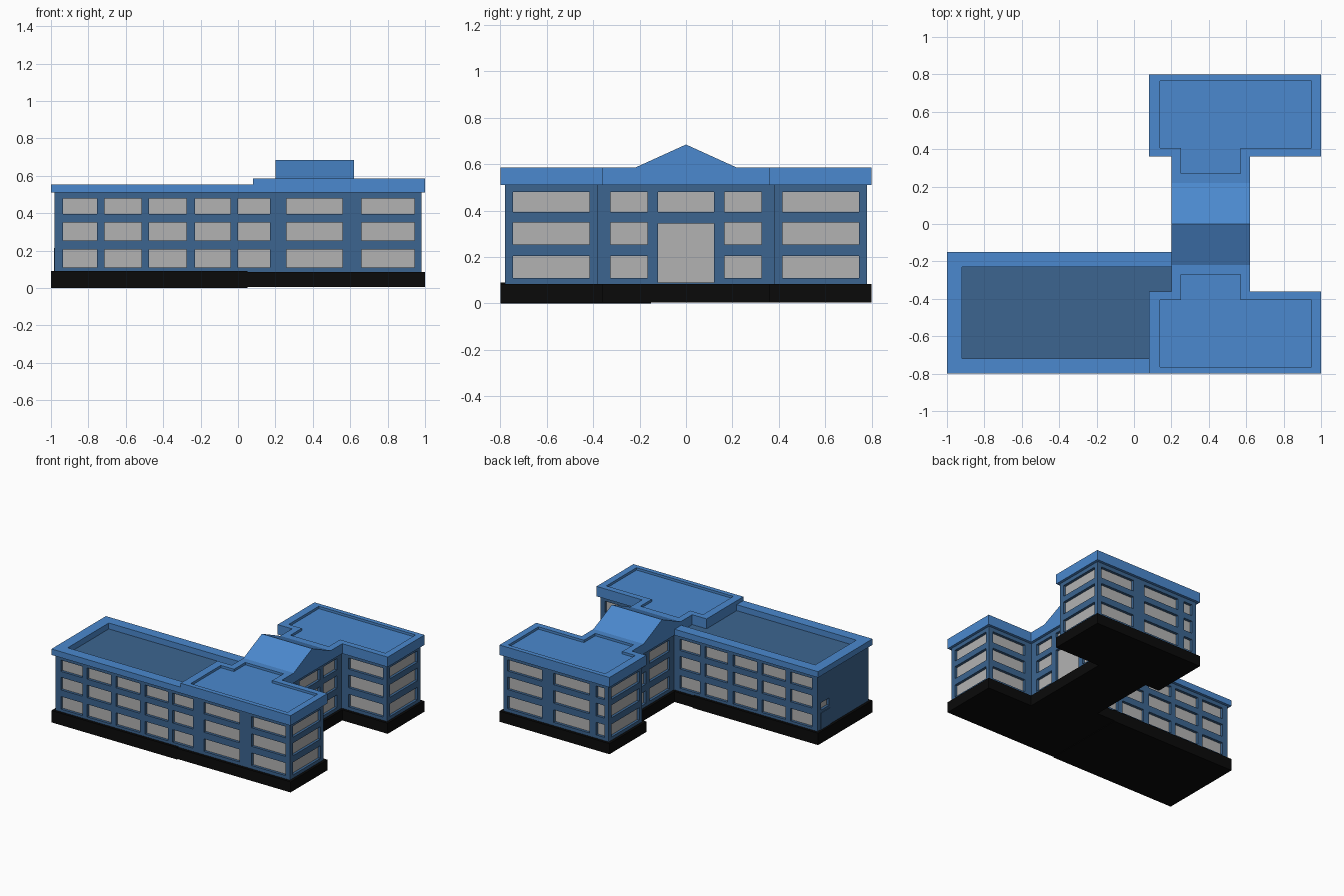
import bpy, bmesh
from mathutils import Vector

if "Cube" in bpy.data.objects:
    bpy.data.objects.remove(bpy.data.objects["Cube"])


def material(name, rgb):
    m = bpy.data.materials.new(name)
    m.diffuse_color = (*rgb, 1)
    m.use_nodes = True
    m.node_tree.nodes["Principled BSDF"].inputs["Base Color"].default_value = m.diffuse_color
    return m


ROOF = material("roof_blue", (0.07, 0.25, 0.62))
WALL = material("wall_blue", (0.045, 0.13, 0.28))
BLACK = material("base_black", (0.003, 0.003, 0.003))
GLASS = material("window_grey", (0.45, 0.45, 0.45))


def finish(name, bm, *mats):
    bmesh.ops.remove_doubles(bm, verts=bm.verts, dist=1e-5)
    me = bpy.data.meshes.new(name)
    bm.to_mesh(me)
    bm.free()
    for m in mats:
        me.materials.append(m)
    ob = bpy.data.objects.new(name, me)
    bpy.context.collection.objects.link(ob)
    return ob


def quad_face(bm, pts, mat=0):
    f = bm.faces.new([bm.verts.new(p) for p in pts])
    f.material_index = mat
    return f


def prism(name, pts, direction, mat):
    """Extrude a closed 3D outline along a direction."""
    bm = bmesh.new()
    f = quad_face(bm, pts)
    ext = bmesh.ops.extrude_face_region(bm, geom=[f], use_keep_orig=True)
    bmesh.ops.translate(bm, vec=direction, verts=[v for v in ext["geom"] if isinstance(v, bmesh.types.BMVert)])
    bmesh.ops.recalc_face_normals(bm, faces=bm.faces)
    return finish(name, bm, mat)


def at_z(pts, z):
    return [(x, y, z) for x, y in pts]


Z0, Z1, DEPTH = 0.085, 0.51, 0.02
ROWS = [(0.11, 0.205), (0.255, 0.35), (0.395, 0.48)]


def facade(bm, a, b, rects):
    """Wall from a to b (outside on the right) with recessed panes (u0, u1, z0, z1)."""
    a, b = Vector((*a, 0)), Vector((*b, 0))
    d = (b - a).normalized()
    inward = Vector((-d.y, d.x, 0)) * DEPTH
    up = Vector((0, 0, 1))

    def P(u, z, k=0):
        return a + d * u + up * z + inward * k

    us = sorted({0, (b - a).length, *[u for r in rects for u in r[:2]]})
    zs = sorted({Z0, Z1, *[z for r in rects for z in r[2:]]})
    for u0, u1 in zip(us, us[1:]):
        for z0, z1 in zip(zs, zs[1:]):
            cu, cz = (u0 + u1) / 2, (z0 + z1) / 2
            if not any(r[0] < cu < r[1] and r[2] < cz < r[3] for r in rects):
                quad_face(bm, [P(u0, z0), P(u1, z0), P(u1, z1), P(u0, z1)])
    for u0, u1, z0, z1 in rects:
        c = [(u0, z0), (u1, z0), (u1, z1), (u0, z1)]
        quad_face(bm, [P(*p, 1) for p in c], 1)
        for p, q in zip(c, c[1:] + c[:1]):
            quad_face(bm, [P(*p), P(*q), P(*q, 1), P(*p, 1)])


def grid(a, b, cols, rows=ROWS):
    """Window rectangles from columns given in world x or y along wall a-b."""
    i = 0 if abs(a[0] - b[0]) > 1e-6 else 1
    return [(*sorted((abs(c0 - a[i]), abs(c1 - a[i]))), *r) for c0, c1 in cols for r in rows]


# Base plinth
base = [(-1, -.8), (1, -.8), (1, -.36), (.62, -.36), (.62, .36), (1, .36),
        (1, .8), (.08, .8), (.08, .36), (.2, .36), (.2, -.15), (-1, -.15)]
prism("base_plinth", at_z(base, 0.005), (0, 0, 0.08), BLACK)
wing_base = [(-1, -.8), (.05, -.8), (.05, -.15), (-1, -.15)]
prism("wing_base", at_z(wing_base, 0), (0, 0, 0.09), BLACK)

# Walls with recessed windows
plan = [(-.98, -.78), (.98, -.78), (.98, -.38), (.6, -.38), (.6, .38), (.98, .38),
        (.98, .78), (.1, .78), (.1, .38), (.22, .38), (.22, -.17), (-.98, -.17)]
wing_cols = [(-.935, -.755), (-.715, -.515), (-.475, -.275), (-.23, -.04), (0, .17)]
block_cols = [(.26, .56), (.66, .945)]
centre = (-.12, .12)
side = (.165, .325)
columns = {
    0: wing_cols + block_cols,
    1: [(-.745, -.415)],
    2: [block_cols[1]],
    3: [(-.325, -.165), side],
    4: [block_cols[1]],
    5: [(.415, .745)],
    6: [(.135, .205)] + block_cols,
    7: [(.415, .745)],
    9: [side, centre],
    10: wing_cols,
}
bm = bmesh.new()
for i, a in enumerate(plan):
    b = plan[(i + 1) % len(plan)]
    rects = grid(a, b, columns.get(i, []))
    if i == 3:    # tall glazed entrance
        rects += grid(a, b, [centre], [(0.09, 0.345), ROWS[2]])
    if i == 11:   # small light above the side door
        rects += grid(a, b, [(-.31, -.215)], [(0.235, 0.29)])
    facade(bm, a, b, rects)
quad_face(bm, at_z(plan, Z1))
finish("walls_and_windows", bm, WALL, GLASS)

# Side door on the end of the wing
prism("side_door", [(-.985, -.32, .085), (-.985, -.205, .085), (-.985, -.205, .215), (-.985, -.32, .215)],
      (.01, 0, 0), WALL)

# Parapet around the sunken wing roof
parapet = [(-1, -.8), (.08, -.8), (.08, -.72), (-.92, -.72), (-.92, -.23), (.2, -.23), (.2, -.15), (-1, -.15)]
prism("wing_parapet", at_z(parapet, Z1), (0, 0, 0.045), ROOF)

# Block roofs: slab with sunken panel, mirrored front to back
outer = [(.08, -.8), (1, -.8), (1, -.36), (.62, -.36), (.62, -.22), (.2, -.22), (.2, -.36), (.08, -.36)]
inner = [(.14, -.765), (.95, -.765), (.95, -.405), (.57, -.405), (.57, -.27), (.25, -.27), (.25, -.405), (.14, -.405)]
bm = bmesh.new()
loops = [at_z(outer, Z1), at_z(outer, .585), at_z(inner, .585), at_z(inner, .567)]
for lo, hi in zip(loops, loops[1:]):
    for k in range(8):
        n = (k + 1) % 8
        quad_face(bm, [lo[k], lo[n], hi[n], hi[k]])
quad_face(bm, loops[3])
quad_face(bm, loops[0][::-1])
roof = finish("block_roofs", bm, ROOF)
mir = roof.modifiers.new("mirror", "MIRROR")
mir.use_axis = (False, True, False)
mir.use_mirror_merge = False

# Gable roof over the entrance
gable = [(-.22, Z1), (.22, Z1), (.22, .585), (0, .685), (-.22, .585)]
prism("gable_roof", [(.2, y, z) for y, z in gable], (.42, 0, 0), ROOF)
